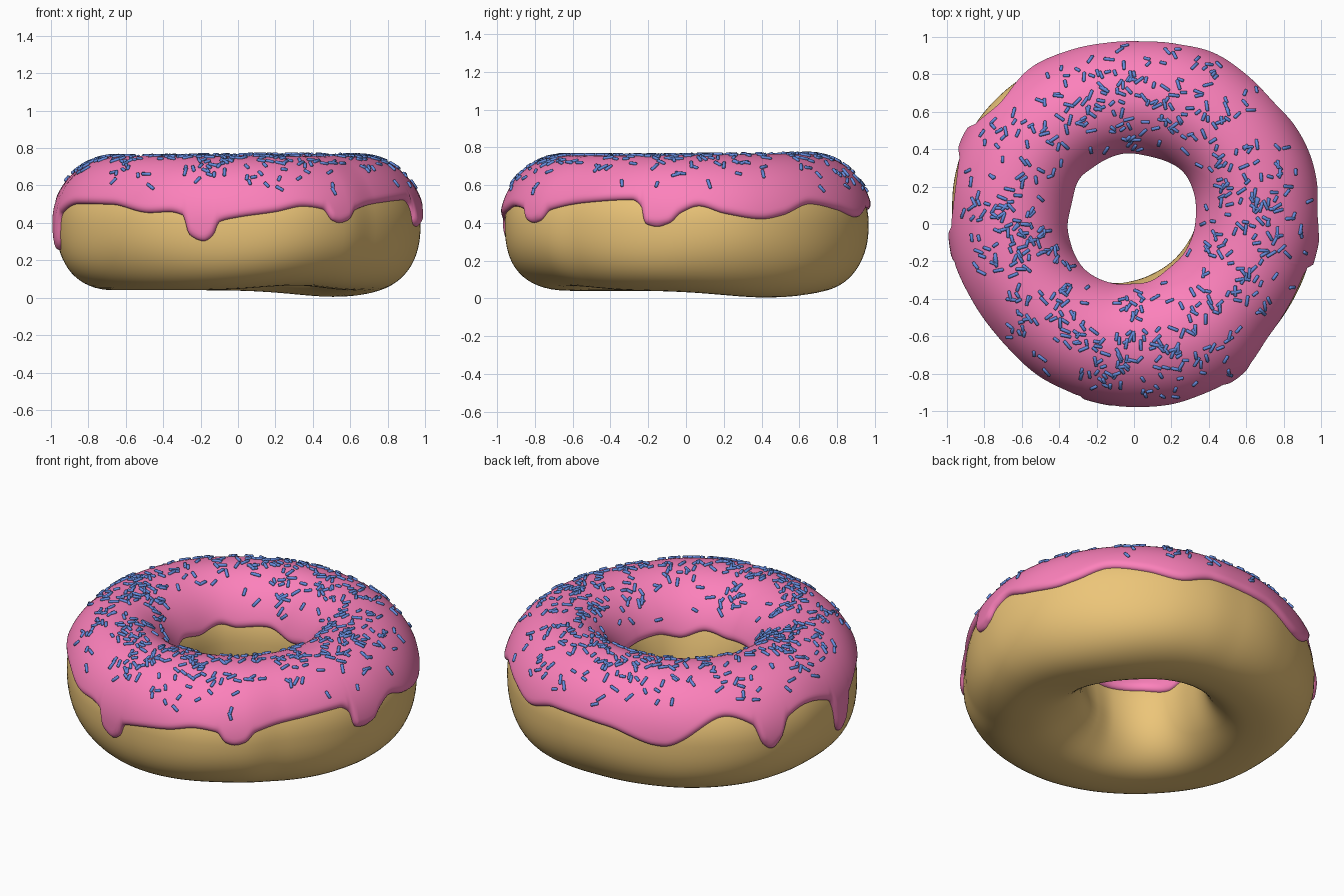
import bpy, bmesh, math, random
from mathutils import Vector, Matrix

if "Cube" in bpy.data.objects:
    bpy.data.objects.remove(bpy.data.objects["Cube"])

random.seed(4)
ZC = 0.395
RAD = math.radians


def curve(*pairs):
    """Smooth monotone periodic curve through (degrees, value) pairs."""
    xs, ys = zip(*pairs)
    n = len(xs)
    gap = [(xs[(i + 1) % n] - xs[i]) % 360 for i in range(n)]
    sl = [(ys[(i + 1) % n] - ys[i]) / gap[i] for i in range(n)]
    tan = [2 * sl[i - 1] * sl[i] / (sl[i - 1] + sl[i]) if sl[i - 1] * sl[i] > 0 else 0 for i in range(n)]

    def f(deg):
        for i in range(n):
            d = (deg - xs[i]) % 360
            if d <= gap[i]:
                j, t = (i + 1) % n, d / gap[i]
                return ((1 + 2 * t) * (1 - t) ** 2 * ys[i] + t * (1 - t) ** 2 * gap[i] * tan[i]
                        + t * t * (3 - 2 * t) * ys[j] + t * t * (t - 1) * gap[i] * tan[j])
        return ys[0]
    return f


# Outline of the ring, hole outline and lower edges of the icing, by angle
outer_r = curve((0, .975), (22, .99), (43, .99), (61, .99), (76, .982), (90, .967), (109, .967), (127, .985),
                (151, 1.003), (166, .99), (180, .97), (199, .962), (222, .942), (252, .947), (270, .958),
                (291, .977), (307, .965), (321, .935), (347, .957))
inner_r = curve((0, .335), (45, .39), (90, .385), (135, .38), (172, .355), (205, .37), (250, .345),
                (270, .325), (300, .315), (330, .315))
edge_out = curve((4, .49), (12, .45), (24, .42), (31, .44), (42, .50), (54, .47), (65, .43), (77, .48),
                 (98, .465), (117, .39), (138, .56), (147, .50), (150, .38), (153, .345), (156, .38),
                 (160, .50), (168, .53), (180, .48), (184, .29), (186, .26), (189, .29), (193, .45),
                 (206, .505), (224, .50), (240, .455), (247, .46), (252, .44), (254, .34), (259, .305),
                 (262, .335), (264, .405), (270, .43), (282, .46), (291, .49), (298, .475), (301, .415),
                 (304, .40), (307.5, .415), (311, .47), (325, .51), (342, .525), (345.5, .49),
                 (347, .395), (351, .38), (355, .40), (358.5, .455))
edge_in = curve((0, .48), (30, .46), (50, .49), (75, .455), (100, .50), (125, .485), (140, .51), (160, .48),
                (180, .50), (200, .46), (225, .49), (260, .48), (285, .50), (310, .46), (335, .49))


def bump(deg, centre, power):
    return max(0, math.cos(RAD(deg - centre))) ** power


def ring_point(deg, phi, off=0.0):
    """Point on the dough skin; phi runs round the cross-section from the outside, up over the top."""
    ro, ri = outer_r(deg), inner_r(deg)
    c, s = math.cos(phi), math.sin(phi)
    mid = 0.645 * 0.6 + (ro + ri) / 2 * 0.4
    w = ro - mid if c > 0 else mid - ri
    e = 1.0 if s >= 0 else 2 / 2.35
    h = .335 + .008 * bump(deg, 60, 2) if s >= 0 else .355 + .035 * bump(deg, 40, 6) - .025 * bump(deg, 298, 10)
    r = mid + w * math.copysign(abs(c) ** e, c) + off * c
    z = ZC + h * math.copysign(abs(s) ** e, s) + off * s
    # gentle dents low on the outside wall, and a bulge inside the hole at the front
    if c > 0 and s < 0:
        r -= .006 * math.sin(RAD(deg * 5)) * math.sin(2 * phi) ** 2
    if c < 0:
        r -= .05 * bump(deg, 300, 2) * math.exp(-((math.degrees(phi) - 203) / 20) ** 2)
    return Vector((r * math.cos(RAD(deg)), r * math.sin(RAD(deg)), z))


def edge_phi(z):
    u = (z - ZC) / .345
    return math.asin(u) if u >= 0 else -math.asin((-u) ** 1.175)


def make(name, bm, colour):
    bmesh.ops.recalc_face_normals(bm, faces=bm.faces)
    for f in bm.faces:
        f.smooth = True
    me = bpy.data.meshes.new(name)
    bm.to_mesh(me)
    ob = bpy.data.objects.new(name, me)
    bpy.context.collection.objects.link(ob)
    mat = bpy.data.materials.new(name + "_colour")
    mat.diffuse_color = (*colour, 1)
    mat.use_nodes = True
    mat.node_tree.nodes["Principled BSDF"].inputs["Base Color"].default_value = mat.diffuse_color
    me.materials.append(mat)
    return ob


def loft(columns, closed):
    """Join a closed ring of point columns with quads."""
    bm = bmesh.new()
    vs = [[bm.verts.new(p) for p in col] for col in columns]
    m = len(vs[0])
    for i in range(len(vs)):
        a, b = vs[i - 1], vs[i]
        for k in range(m if closed else m - 1):
            bm.faces.new((a[k], b[k], b[(k + 1) % m], a[(k + 1) % m]))
    return bm


# Dough ring
make("dough", loft([[ring_point(i * 2.0, k * math.tau / 64) for k in range(64)] for i in range(180)], True),
     (.84, .56, .19))

# Icing shell with rounded, dripping edges
N, M, ROUND, DEPTH = 480, 44, .035, .027
columns = []
for i in range(N):
    deg = i * 360 / N
    lo, hi = edge_phi(edge_out(deg)), math.pi - edge_phi(edge_in(deg))
    slope = (edge_phi(edge_out(deg + .5)) - edge_phi(edge_out(deg - .5))) / RAD(1.0) * .35
    lean = math.sqrt(1 + slope * slope)
    col = []
    for k in range(M + 1):
        phi = lo + (hi - lo) * (1 - math.cos(math.pi * k / M)) / 2
        d = min((phi - lo) * .34 / lean, (hi - phi) * .32)
        t = max(0, min(1, d / ROUND))
        col.append(ring_point(deg, phi, DEPTH * math.sqrt(max(0, t * (2 - t)))
                              - (.006 if k in (0, M) else 0)))
    columns.append(col)
make("icing", loft(columns, False), (.98, .22, .50))

# Sprinkles lying at random on the icing
bm = bmesh.new()
count = 0
while count < 580:
    deg, phi = random.uniform(0, 360), RAD(random.triangular(26, 154, 85))
    here = ring_point(deg, phi)
    density = .62 + .22 * math.cos(RAD(4 * deg)) + .16 * math.sin(RAD(9 * deg) + 5 * phi)
    if random.random() > density * here.xy.length / .9:
        continue
    off = DEPTH + .003
    p = ring_point(deg, phi, off)
    u = (ring_point(deg + .5, phi, off) - p).normalized()
    v = (ring_point(deg, phi + .01, off) - p).normalized()
    a = random.uniform(0, math.tau)
    axis = (u * math.cos(a) + v * math.sin(a)).normalized()
    n = u.cross(v).normalized()
    frame = Matrix((axis.cross(n), n, axis)).transposed()
    L = random.choice((.015, .02, .026))
    rings = [[bm.verts.new(p + frame @ Vector((r * math.cos(j * math.tau / 8), r * math.sin(j * math.tau / 8), z)))
              for j in range(8)] for r, z in ((.006, -L - .003), (.009, -L), (.009, L), (.006, L + .003))]
    for q, s in zip(rings, rings[1:]):
        for j in range(8):
            bm.faces.new((q[j - 1], q[j], s[j], s[j - 1]))
    bm.faces.new(rings[0])
    bm.faces.new(rings[-1])
    count += 1
make("sprinkles", bm, (.13, .26, .72))
